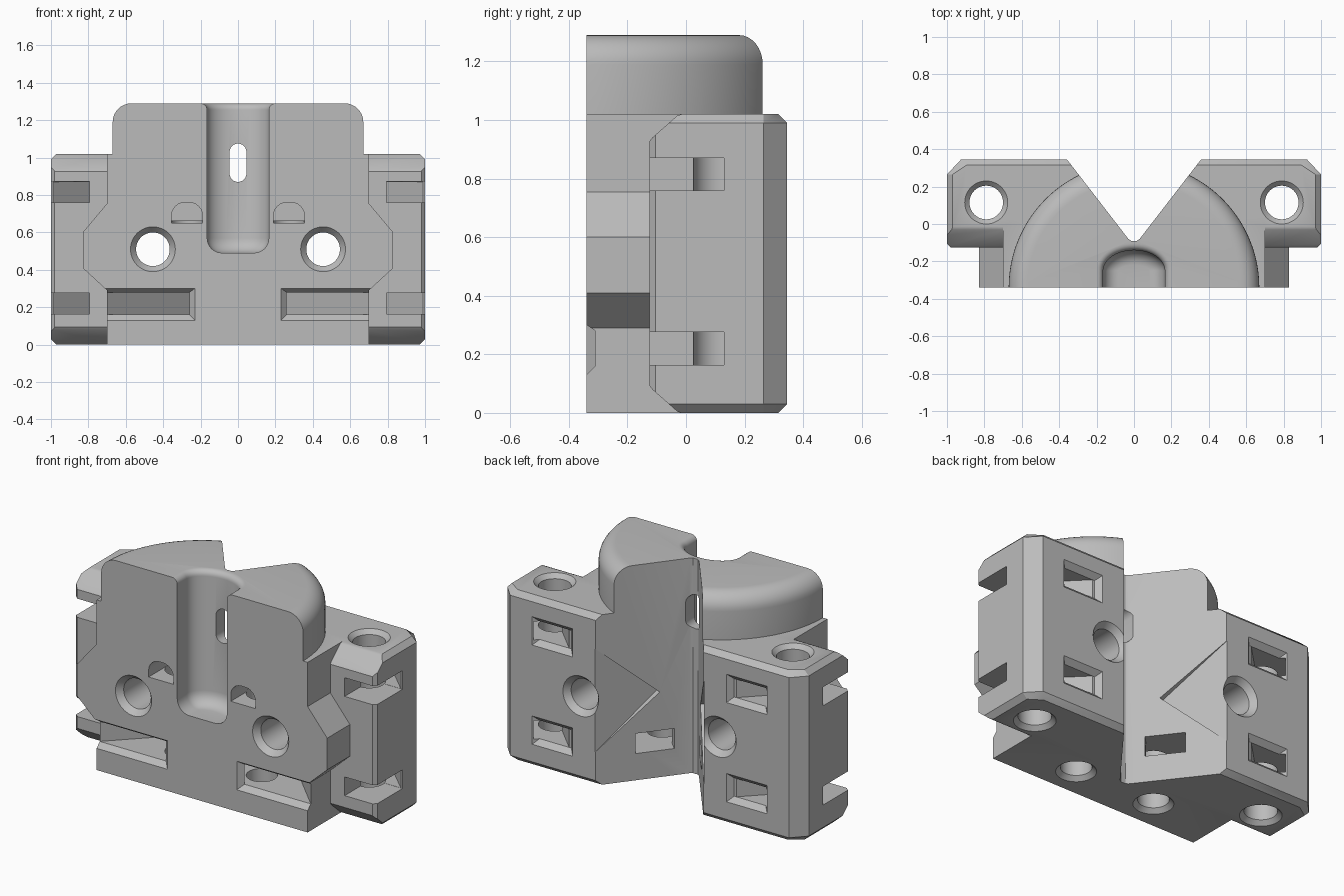
import bpy, bmesh
from math import sin, cos, pi

cube = bpy.data.objects.get("Cube")
if cube:
    bpy.data.objects.remove(cube, do_unlink=True)

grey = bpy.data.materials.new("matte_grey")
grey.use_nodes = True
colour = (0.5, 0.5, 0.5, 1)
grey.diffuse_color = colour
grey.node_tree.nodes["Principled BSDF"].inputs["Base Color"].default_value = colour


# Closed solid through a list of equal-length rings
def loft(name, rings):
    bm = bmesh.new()
    loops = [[bm.verts.new(p) for p in ring] for ring in rings]
    n = len(loops[0])
    for lo, hi in zip(loops, loops[1:]):
        for i in range(n):
            j = (i + 1) % n
            bm.faces.new((lo[i], lo[j], hi[j], hi[i]))
    bm.faces.new(loops[0])
    bm.faces.new(loops[-1])
    bmesh.ops.recalc_face_normals(bm, faces=bm.faces)
    mesh = bpy.data.meshes.new(name)
    bm.to_mesh(mesh)
    bm.free()
    mesh.materials.append(grey)
    obj = bpy.data.objects.new(name, mesh)
    bpy.context.collection.objects.link(obj)
    return obj


# Extrusion of a plan (x, y) along z, or an elevation (x, z) along y
def plan(name, pts, z0, z1, s=1):
    return loft(name, [[(s * x, y, z) for x, y in pts] for z in (z0, z1)])


def elevation(name, pts, y0, y1, s=1):
    return loft(name, [[(s * x, y, z) for x, z in pts] for y in (y0, y1)])


def rect(x0, x1, y0, y1):
    return [(x0, y0), (x1, y0), (x1, y1), (x0, y1)]


def arc(cx, cy, r, start, end, n):
    return [(cx + r * cos(start + (end - start) * i / n),
             cy + r * sin(start + (end - start) * i / n)) for i in range(n + 1)]


# Round cutter with stations (position, radius) along an axis
def bore(name, axis, cx, c2, stations):
    circle = arc(0, 0, 1, 0, 2 * pi, 48)[:-1]
    if axis == "y":
        rings = [[(cx + r * u, t, c2 + r * v) for u, v in circle] for t, r in stations]
    else:
        rings = [[(cx + r * u, c2 + r * v, t) for u, v in circle] for t, r in stations]
    return loft(name, rings)


def combine(target, other, operation):
    mod = target.modifiers.new("join", "BOOLEAN")
    mod.operation = operation
    mod.solver = "EXACT"
    mod.object = other
    bpy.context.view_layer.objects.active = target
    bpy.ops.object.modifier_apply(modifier=mod.name)
    bpy.data.objects.remove(other, do_unlink=True)


def cut(target, other):
    combine(target, other, "DIFFERENCE")


FRONT, BACK, STEP, TOP = -0.34, 0.345, -0.125, 1.29
BLOCK_TOP = 1.02


# Rear block with chamfered rim
def block_ring(z, d):
    half = [(0.98 - d, STEP), (1 - d, STEP + 0.02), (1 - d, 0.265), (0.925 - d, BACK - d)]
    pts = half + [(-x, y) for x, y in reversed(half)]
    return [(x, y, z) for x, y in pts]


body = loft("bracket_body", [block_ring(0, 0.03), block_ring(0.03, 0),
                             block_ring(BLOCK_TOP - 0.03, 0), block_ring(BLOCK_TOP, 0.03)])

# Sloped front edges of the block, top and bottom
for base, sign in ((0, 1), (BLOCK_TOP, -1)):
    profile = [(-0.2, -0.1), (0.0, -0.1), (0.0, -0.005), (-0.03, 0.005),
               (-0.115, 0.08), (-0.13, 0.1), (-0.2, 0.1)]
    cut(body, loft("edge_cutter", [[(x, y, base + sign * z) for y, z in profile]
                                   for x in (-1.2, 1.2)]))

# Front plate with the widened shoulders
half = [(0.7, 0), (0.7, 0.29), (0.83, 0.41), (0.83, 0.6), (0.7, 0.755), (0.7, BLOCK_TOP)]
outline = half + [(-x, z) for x, z in reversed(half)]
combine(body, elevation("front_plate", outline, FRONT, 0.05), "UNION")

# Half-round dome with rolled top edge
profile = [(0.67, 0.9)] + arc(0.57, TOP - 0.1, 0.1, 0, pi / 2, 8)
dome = loft("dome", [[(x, y, z) for x, y in arc(0, FRONT, r, 0, pi, 64)]
                     for r, z in profile])
combine(body, dome, "UNION")

# V groove down the back
groove = [(-0.478, 0.5), (-0.03, -0.08), (-0.015, -0.09),
          (0.015, -0.09), (0.03, -0.08), (0.478, 0.5)]
cut(body, plan("groove_cutter", groove, -0.1, 1.5))


# Vertical channel in the front with rounded floor and flared mouth
def channel_ring(z, d):
    a, b, yc = 0.165 - d, 0.11 - d, -0.25
    pts = [(a, -0.45)] + [(a * u, yc + b * v) for u, v in arc(0, 0, 1, 0, pi, 24)] + [(-a, -0.45)]
    return [(x, y, z) for x, y in pts]


steps = [i * pi / 12 for i in range(7)]
rings = [channel_ring(0.49 + 0.08 * (1 - cos(t)), 0.08 * (1 - sin(t))) for t in steps]
rings += [channel_ring(TOP - 0.035 * (1 - sin(t)), -0.035 * (1 - cos(t))) for t in steps]
rings.append(channel_ring(1.4, -0.035))
cut(body, loft("channel_cutter", rings))

# Small window through the channel wall
window = arc(0, 1.03, 0.045, 0, pi, 12) + arc(0, 0.915, 0.045, pi, 2 * pi, 12)
cut(body, elevation("window_cutter", window, -0.25, 0.05))

for s in (1, -1):
    # Cross bolt holes, countersunk at both faces
    cut(body, bore("cross_hole", "y", s * 0.455, 0.51,
                   [(-0.4, 0.12), (FRONT, 0.12), (-0.305, 0.09),
                    (0.31, 0.09), (BACK, 0.12), (0.4, 0.12)]))
    # Upright bolt holes through the side blocks
    cut(body, bore("upright_hole", "z", s * 0.79, 0.115,
                   [(-0.1, 0.115), (0, 0.115), (0.025, 0.09),
                    (BLOCK_TOP - 0.025, 0.09), (BLOCK_TOP, 0.115), (1.1, 0.115)]))
    # Inner bolt holes from below and their arched pockets in front
    cut(body, bore("inner_hole", "z", s * 0.27, -0.16,
                   [(-0.1, 0.11), (0, 0.11), (0.025, 0.085), (0.66, 0.085)]))
    arch = [(0.19, 0.65), (0.355, 0.65)] + arc(0.285, 0.69, 0.07, 0, pi / 2, 6) \
        + arc(0.26, 0.69, 0.07, pi / 2, pi, 6)
    cut(body, elevation("arch_cutter", arch, -0.4, -0.16, s))

    # Slanted lower nut slot, its flared mouth and its window in the groove
    slot = [(0.35, -0.4), (0.79, -0.4), (0.25, 0.14), (0.09, -0.14)]
    cut(body, plan("slot_cutter", slot, 0.16, 0.28, s))
    mouth = [[(s * x, y, z) for x, z in rect(0.26 - d, 0.8, 0.16 - d, 0.28 + d * 0.7)]
             for y, d in ((-0.31, 0), (-0.36, 0.05))]
    cut(body, loft("mouth_cutter", mouth))
    exit_pts = [(0.035, 0.04), (0.185, -0.11), (0.3, 0.085), (0.17, 0.215)]
    cut(body, plan("exit_cutter", exit_pts, 0.16, 0.28, s))

    # Nut slots: corner notch, slanted passage and flared rear opening
    for z in (0.22, 0.815):
        cut(body, plan("notch_cutter", rect(0.795, 1.2, -0.3, 0.13), z - 0.056, z + 0.056, s))
        passage = [(0.45, 0.42), (0.69, 0.42), (1.02, 0.1), (0.82, 0.05)]
        cut(body, plan("passage_cutter", passage, z - 0.055, z + 0.055, s))
        flare = [[(s * x, y, h) for x, h in rect(0.54 - d, 0.75 + d, z - 0.055 - d, z + 0.055 + d)]
                 for y, d in ((0.315, 0), (0.365, 0.05))]
        cut(body, loft("flare_cutter", flare))

    # Shallow triangular relief on the groove wall, deepest at its tip
    def wall(a, depth, z):
        return (s * (0.03 + 0.61 * a + 0.79 * depth), -0.08 + 0.8 * a - 0.61 * depth, z)

    cut(body, loft("relief_cutter", [
        [wall(0.56, -0.05, 0.84), wall(0.17, -0.05, 0.51), wall(0.56, -0.05, 0.18)],
        [wall(0.56, 0.003, 0.84), wall(0.17, 0.04, 0.51), wall(0.56, 0.003, 0.18)]]))

# Smooth round surfaces, crisp edges
bpy.ops.object.select_all(action="DESELECT")
body.select_set(True)
bpy.context.view_layer.objects.active = body
bpy.ops.object.shade_smooth_by_angle(angle=0.5)
